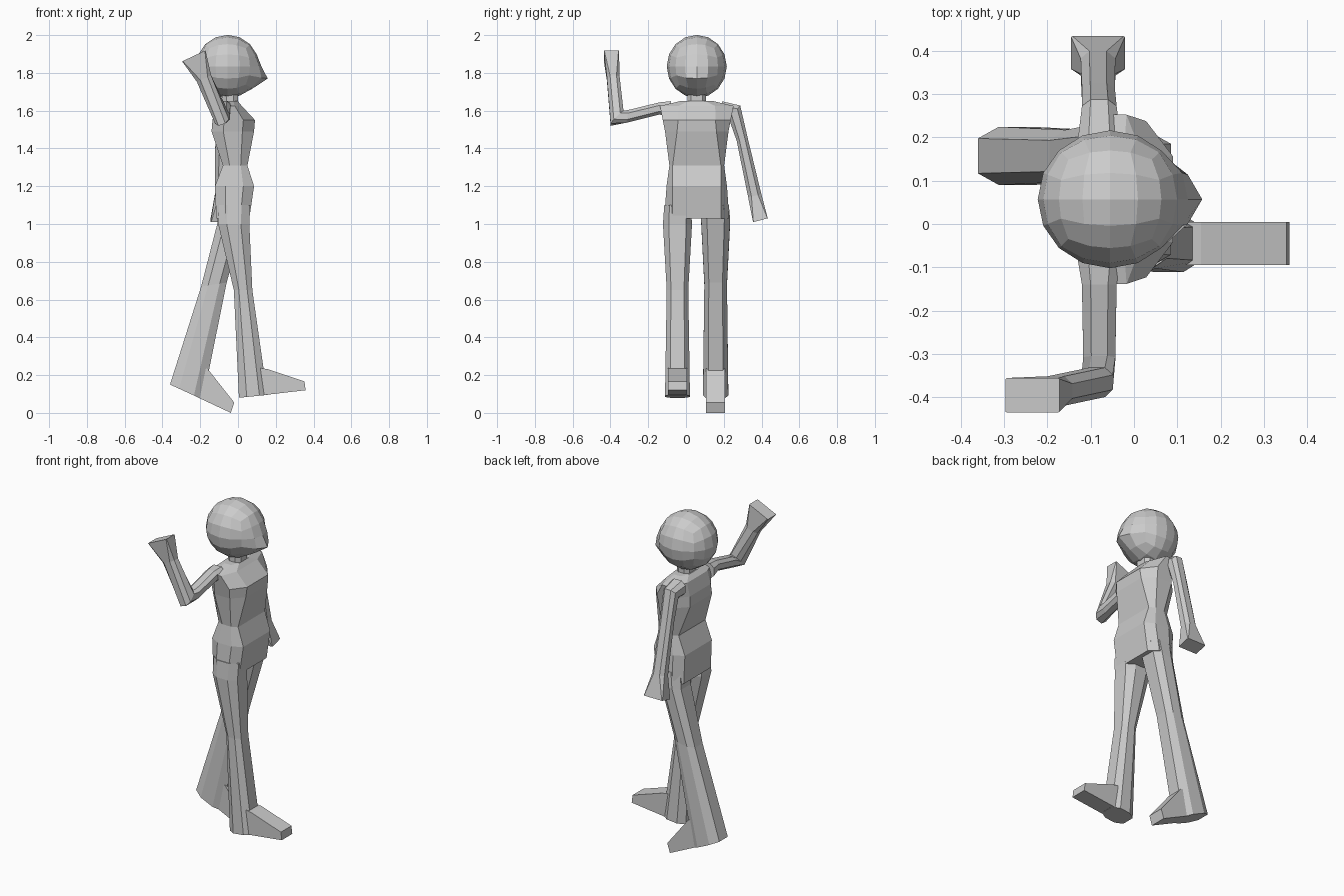
import bpy, bmesh, math
from mathutils import Vector as V

MID = 0.057  # body's centre plane in y


def finish(bm, name):
    bmesh.ops.recalc_face_normals(bm, faces=bm.faces)
    me = bpy.data.meshes.new(name)
    bm.to_mesh(me)
    bm.free()
    ob = bpy.data.objects.new(name, me)
    bpy.context.collection.objects.link(ob)
    return ob


def ring(c, u, v, f=0.5, g=0.5):
    """Eight-sided section: f/g = flat share of the v/u sides."""
    c, u, v = V(c), V(u), V(v)
    pts = [(1, f), (g, 1), (-g, 1), (-1, f), (-1, -f), (-g, -1), (g, -1), (1, -f)]
    return [c + u * a + v * b for a, b in pts]


def xz_ring(back, front, cy, hy, f=0.6, g=0.45):
    """Section given by its back and front points in x, z and half width in y."""
    b, fr = V((back[0], cy, back[1])), V((front[0], cy, front[1]))
    return ring((b + fr) / 2, (fr - b) / 2, (0, hy, 0), f, g)


def loft(name, rings):
    bm = bmesh.new()
    rows = [[bm.verts.new(p) for p in r] for r in rings]
    n = len(rows[0])
    for a, b in zip(rows, rows[1:]):
        for i in range(n):
            j = (i + 1) % n
            bm.faces.new((a[i], a[j], b[j], b[i]))
    bm.faces.new(rows[0])
    bm.faces.new(rows[-1])
    return finish(bm, name)


# Head: rounded cube with a pointed chin
bm = bmesh.new()
bmesh.ops.create_cube(bm, size=2)
bmesh.ops.subdivide_edges(bm, edges=bm.edges[:], cuts=3, use_grid_fill=True)
for vert in bm.verts:
    d = V([math.tan(c * math.pi / 4) for c in vert.co])
    on_front = vert.co.x > 0.9
    y, z = abs(vert.co.y), vert.co.z
    d.normalize()
    vert.co = V((-0.055 + 0.167 * d.x, MID + 0.159 * d.y, 1.834 + 0.167 * d.z))
    if on_front and abs(z + 0.5) < 0.1:
        vert.co.x += 0.058 if y < 0.1 else 0.035 if y < 0.6 else 0.0
    elif on_front and y < 0.6 and z < 0.1:
        vert.co.x += 0.012
finish(bm, "head")

# Neck
loft("neck", [xz_ring((-0.085, z), (0.0, z), MID, 0.05) for z in (1.61, 1.70)])

# Torso: z, back x, front x, half width, flat share of the front
body = [(1.03, -0.115, 0.06, 0.172, 0.75), (1.20, -0.122, 0.085, 0.16, 0.8),
        (1.31, -0.08, 0.05, 0.145, 0.88), (1.49, -0.14, 0.085, 0.168, 0.62),
        (1.55, -0.135, 0.09, 0.18, 0.55), (1.625, -0.115, 0.02, 0.195, 0.5),
        (1.65, -0.09, 0.0, 0.09, 0.5)]
loft("torso", [xz_ring((b, z), (f, z), MID, h, s) for z, b, f, h, s in body])

# Legs: back and front points of each section, hip to sole, then foot profile
legs = {
    "front": (-0.045, [((-0.10, 1.10), (0.065, 1.10), 0.07),
                       ((-0.105, 1.00), (0.06, 1.00), 0.077),
                       ((-0.022, 0.65), (0.076, 0.65), 0.057),
                       ((0.005, 0.08), (0.155, 0.095), 0.066)],
              [(0.10, 0.24), (0.155, 0.232), (0.352, 0.167), (0.358, 0.12), (0.10, 0.09)]),
    "rear": (0.157, [((-0.10, 1.10), (0.05, 1.10), 0.07),
                     ((-0.11, 1.00), (0.035, 1.03), 0.077),
                     ((-0.195, 0.67), (-0.06, 0.69), 0.06),
                     ((-0.36, 0.15), (-0.185, 0.07), 0.067)],
             [(-0.21, 0.25), (-0.16, 0.232), (-0.02, 0.055), (-0.038, 0.0), (-0.23, 0.09)]),
}
for side, (cy, secs, foot) in legs.items():
    loft(side + "_leg", [xz_ring(b, f, cy, h) for b, f, h in secs])
    loft(side + "_foot", [[V((x, cy + s, z)) for x, z in foot] for s in (-0.05, 0.05)])

# Raised arm with bent elbow and flared hand
loft("raised_arm", [
    ring((-0.08, -0.08, 1.605), (0.05, 0, 0), (0, 0, 0.045)),
    ring((-0.08, -0.14, 1.612), (0.04, 0, 0), (0, 0, 0.032)),
    ring((-0.08, -0.31, 1.57), (0.037, 0, 0), (0, 0.006, 0.034)),
    ring((-0.085, -0.365, 1.56), (0.036, 0, 0.012), (0, 0.034, 0.034)),
    ring((-0.18, -0.385, 1.77), (0.038, 0, 0.017), (0, 0.034, 0)),
    ring((-0.234, -0.395, 1.89), (0.062, 0, 0.029), (0, 0.04, 0), 0.95, 0.95)])

# Hanging arm with flared hand
loft("hanging_arm", [
    ring((-0.08, 0.19, 1.605), (0.05, 0, 0), (0, 0, 0.045)),
    ring((-0.08, 0.257, 1.592), (0.04, 0, 0), (0, 0.03, 0.035)),
    ring((-0.082, 0.297, 1.45), (0.038, 0, 0), (0, 0.029, 0.008)),
    ring((-0.083, 0.364, 1.15), (0.04, 0, 0), (0, 0.035, 0.008)),
    ring((-0.083, 0.394, 1.02), (0.062, 0, 0), (0, 0.039, 0.01), 0.95, 0.95)])
